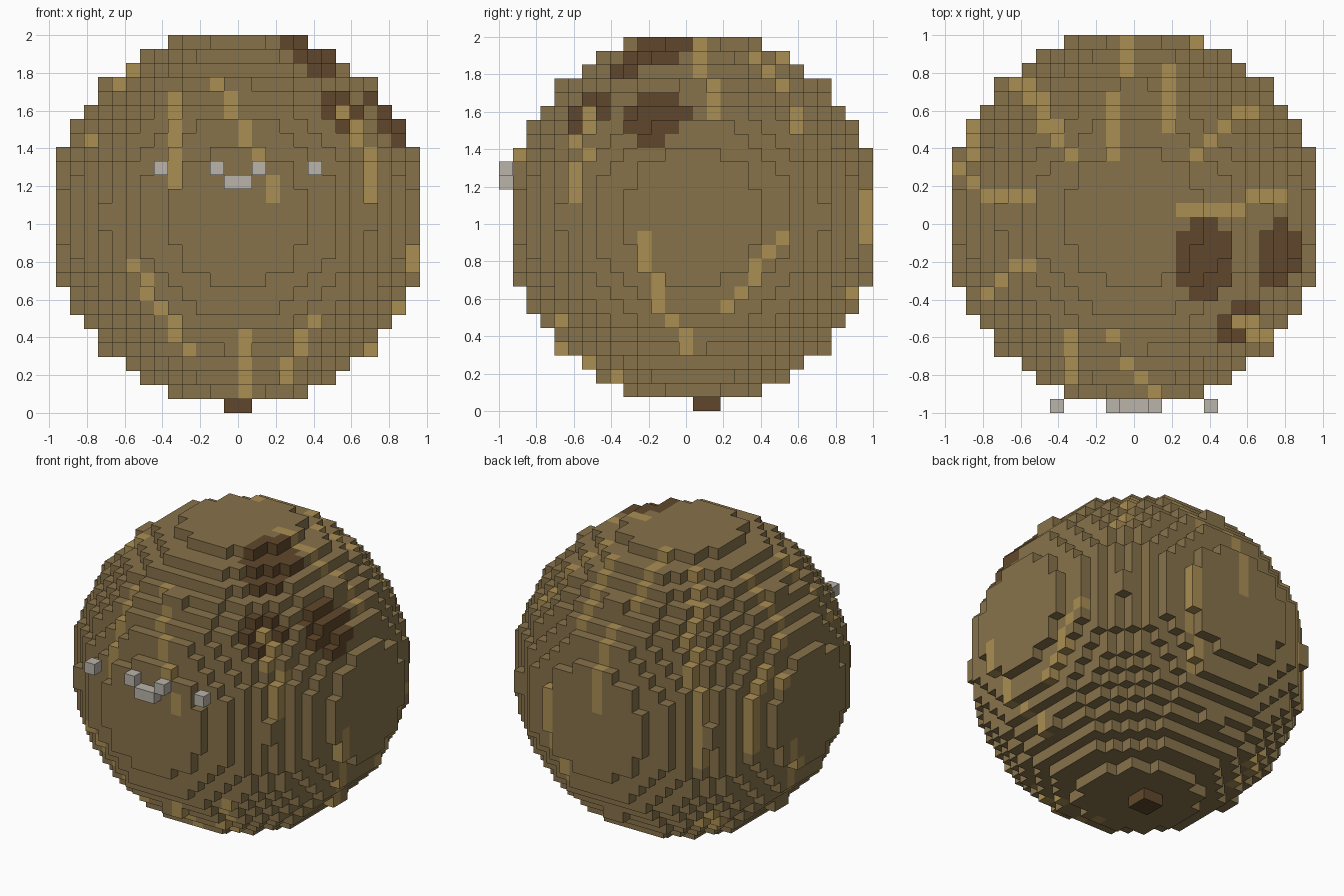
import bpy
import bmesh
from mathutils import Vector

VOXEL = 2 / 27
RADIUS = 13
LIMIT = 13.5 ** 2
CENTRE = Vector((0, VOXEL / 2, 1 + VOXEL / 2))

if "Cube" in bpy.data.objects:
    bpy.data.objects.remove(bpy.data.objects["Cube"], do_unlink=True)


def material(name, rgb):
    mat = bpy.data.materials.new(name)
    mat.use_nodes = True
    mat.diffuse_color = (*rgb, 1)
    mat.node_tree.nodes["Principled BSDF"].inputs["Base Color"].default_value = (*rgb, 1)
    return mat


OLIVE = material("olive brown", (0.242, 0.171, 0.070))
TAN = material("light tan", (0.41, 0.273, 0.087))
DARK = material("dark brown", (0.118, 0.064, 0.025))
GREY = material("pale grey", (0.49, 0.455, 0.40))
PALETTE = [OLIVE, TAN, DARK]


# Each voxel face: outward step and its four corners in order
def make_sides():
    sides = []
    for axis in range(3):
        for sign in (-1, 1):
            step = [0, 0, 0]
            step[axis] = sign
            quad = []
            for a, b in ((0, 0), (1, 0), (1, 1), (0, 1)):
                corner = [0, 0, 0]
                corner[axis] = max(sign, 0)
                corner[(axis + 1) % 3] = a
                corner[(axis + 2) % 3] = b
                quad.append(tuple(corner))
            sides.append((tuple(step), quad if sign > 0 else quad[::-1]))
    return sides


SIDES = make_sides()


def add(a, b):
    return tuple(p + q for p, q in zip(a, b))


def voxel_object(name, cells, mats):
    """Make the outer skin of a set of voxels; cells maps position to material index."""
    bm = bmesh.new()
    corners = {}
    for cell, index in cells.items():
        for step, quad in SIDES:
            if add(cell, step) in cells:
                continue
            verts = []
            for corner in quad:
                key = add(cell, corner)
                if key not in corners:
                    corners[key] = bm.verts.new(CENTRE + Vector(key) * VOXEL)
                verts.append(corners[key])
            bm.faces.new(verts).material_index = index
    mesh = bpy.data.meshes.new(name)
    bm.to_mesh(mesh)
    bm.free()
    for mat in mats:
        mesh.materials.append(mat)
    obj = bpy.data.objects.new(name, mesh)
    bpy.context.collection.objects.link(obj)
    return obj


# Round body made of voxels
span = range(-RADIUS, RADIUS)
body = {(i, j, k): 0 for i in span for j in span for k in span
        if sum((c + 0.5) ** 2 for c in (i, j, k)) < LIMIT}

# Painting direction: depth axis and which end of it is the surface
FACING = {"front": (1, min), "back": (1, max), "left": (0, max),
          "right": (0, min), "top": (2, max)}
MOVES = {"U": (0, 1), "D": (0, -1), "L": (-1, 0), "R": (1, 0),
         "q": (-1, 1), "e": (1, 1), "z": (-1, -1), "c": (1, -1)}


def paint(side, u, v, index):
    axis, pick = FACING[side]
    column = []
    for depth in span:
        cell = [u, v]
        cell.insert(axis, depth)
        if tuple(cell) in body:
            column.append(tuple(cell))
    if column:
        body[pick(column, key=lambda c: c[axis])] = index


def patch(side, v, rows):
    """Dark patch: spans of voxels, one row below the other."""
    for first, last in rows:
        for u in range(first, last + 1):
            paint(side, u, v, 2)
        v -= 1


def streak(side, u, v, path):
    """Light streak that walks over the surface."""
    paint(side, u, v, 1)
    for letter in path:
        u, v = add((u, v), MOVES[letter])
        paint(side, u, v, 1)


# Dark patches
patch("top", -1, [(4, 5)] + [(3, 6)] * 4 + [(4, 5)])
patch("left", 8, [(-4, -2), (-5, -1), (-5, -2), (-4, -3)])
patch("front", 8, [(6, 7), (6, 8), (7, 7)])

# Front streaks
streak("front", -5, 8, "DDDDDD")
streak("front", -2, 9, "cDcDcDcD")
streak("front", 7, 7, "cDcDDD")
streak("front", -8, -4, "cDccDc")
streak("front", 0, -9, "DDDD")
streak("front", 5, -8, "zDzD")

# Top streaks
streak("top", 3, 0, "RRRReRR")
streak("top", 4, 4, "eeeR")
streak("top", -5, 4, "qULUUL")
streak("top", -2, 4, "UUUU")
streak("top", 2, 6, "UUUU")
streak("top", -1, 11, "U")
streak("top", -8, 1, "LLLqq")
streak("top", -8, -4, "Lzz")

# Side streaks
streak("left", -4, -2, "DDcDDccD")
streak("left", 6, -2, "zzDzz")
streak("right", 4, 4, "ccDDDD")
streak("right", 2, -3, "DzDDz")
streak("right", 6, -9, "DLz")

# Back streaks
streak("back", -1, 7, "DDDDDD")
streak("back", 4, 1, "DDDDDzDD")
streak("back", -8, 6, "DDzDDDDDD")

voxel_object("body", body, PALETTE)

# Short stem under the body
stem = {(i, j, -RADIUS - 1): 0 for i in (-1, 0) for j in (0, 1)}
voxel_object("stem", stem, [DARK])

# Face: two eyes and a mouth just in front of the body
face_y = -RADIUS - 1
for name, i in (("right_eye", -6), ("left_eye", 5)):
    voxel_object(name, {(i, face_y, 3): 0}, [GREY])
mouth = {(i, face_y, k): 0 for i, k in ((-2, 3), (-1, 2), (0, 2), (1, 3))}
voxel_object("mouth", mouth, [GREY])
